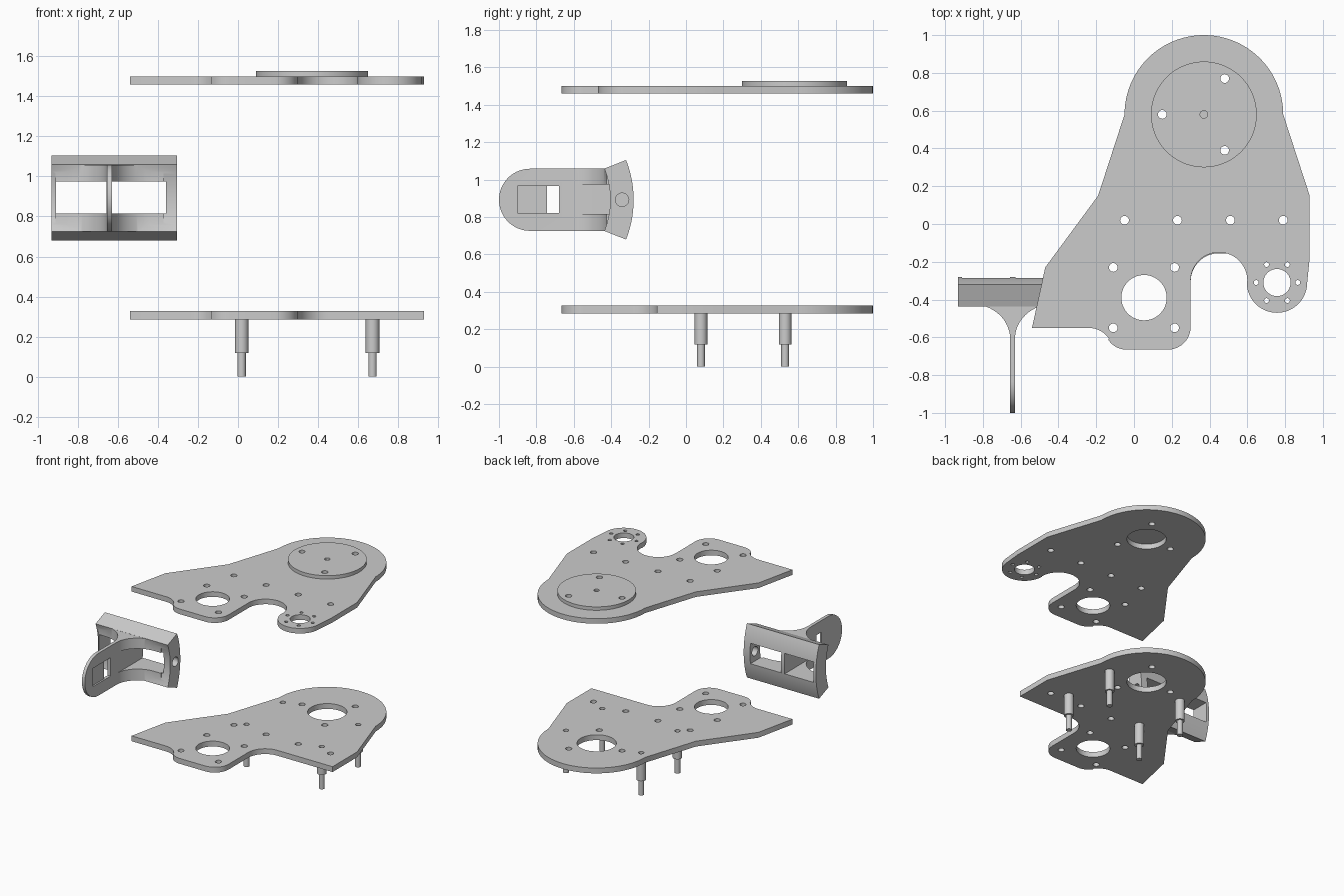
import bpy, bmesh
from math import cos, sin, radians
from mathutils import Matrix

if "Cube" in bpy.data.objects:
    bpy.data.objects.remove(bpy.data.objects["Cube"])

YZ = Matrix(((0, 0, 1, 0), (1, 0, 0, 0), (0, 1, 0, 0), (0, 0, 0, 1)))  # profile in y/z, depth on x


def arc(cx, cy, r, a0, a1, n=16, ry=None):
    ry = ry or r
    return [(cx + r * cos(radians(a0 + (a1 - a0) * i / n)),
             cy + ry * sin(radians(a0 + (a1 - a0) * i / n))) for i in range(n + 1)]


def circle(cx, cy, r, n=24):
    return arc(cx, cy, r, 0, 360, n)[:-1]


def slab(name, loops, lo, hi, axes=None):
    """Extrude a closed outline (first loop) with holes (other loops)."""
    cu = bpy.data.curves.new(name, 'CURVE')
    cu.dimensions, cu.fill_mode, cu.extrude = '2D', 'BOTH', (hi - lo) / 2
    for pts in loops:
        sp = cu.splines.new('POLY')
        sp.points.add(len(pts) - 1)
        for p, (x, y) in zip(sp.points, pts):
            p.co = (x, y, 0, 1)
        sp.use_cyclic_u = True
    tmp = bpy.data.objects.new(name + "_curve", cu)
    bpy.context.collection.objects.link(tmp)
    bpy.context.view_layer.update()
    me = bpy.data.meshes.new_from_object(
        tmp.evaluated_get(bpy.context.evaluated_depsgraph_get()))
    bpy.data.objects.remove(tmp)
    me.transform((axes or Matrix()) @ Matrix.Translation((0, 0, (lo + hi) / 2)))
    bm = bmesh.new()
    bm.from_mesh(me)
    bmesh.ops.remove_doubles(bm, verts=bm.verts, dist=1e-5)
    bmesh.ops.recalc_face_normals(bm, faces=bm.faces)
    bm.to_mesh(me)
    bm.free()
    ob = bpy.data.objects.new(name, me)
    bpy.context.collection.objects.link(ob)
    return ob


def combine(ob, other, op):
    """Apply a boolean and drop the helper object."""
    m = ob.modifiers.new("bool", 'BOOLEAN')
    m.operation, m.object, m.solver = op, other, 'EXACT'
    bpy.context.view_layer.update()
    me = bpy.data.meshes.new_from_object(
        ob.evaluated_get(bpy.context.evaluated_depsgraph_get()))
    ob.modifiers.clear()
    ob.data = me
    bpy.data.objects.remove(other)


def rect(x0, x1, y0, y1):
    return [(x0, y0), (x1, y0), (x1, y1), (x0, y1)]


# Plate outlines: shared left side and round top, different right side
left = (arc(0.18, -0.545, 0.12, 0, -90, 10) + arc(-0.04, -0.55, 0.115, 270, 215, 8)
        + arc(-0.24, -0.68, 0.13, 35, 90, 8)
        + [(-0.54, -0.55), (-0.47, -0.23), (-0.19, 0.15)]
        + arc(0.37, 0.58, 0.42, 180, 0, 48) + [(0.93, 0.15)])
motor_arm = ([(0.93, -0.18)] + arc(0.757, -0.31, 0.16, 0, -180, 28)
             + arc(0.45, -0.30, 0.15, 0, 180, 28))
plain_side = [(0.93, -0.155)] + arc(0.45, -0.305, 0.15, 90, 180, 14)

# Holes
disc_holes = [circle(x, y, 0.023) for x, y in [(0.48, 0.77), (0.15, 0.58), (0.48, 0.39)]]
shared = ([circle(x, 0.02, 0.023) for x in (-0.05, 0.23, 0.51, 0.79)]
          + [circle(x, y, 0.023) for x in (-0.11, 0.215) for y in (-0.55, -0.23)]
          + [circle(0.053, -0.39, 0.12, 48), circle(0.37, 0.58, 0.14, 48)] + disc_holes)
motor_holes = [circle(0.757, -0.31, 0.072, 36)] + [
    circle(0.757 + 0.11 * cos(radians(a)), -0.31 + 0.11 * sin(radians(a)), 0.013, 12)
    for a in range(0, 360, 60)]
posts = [(x, y) for x in (0.018, 0.672) for y in (0.08, 0.53)]

parts = [slab("top_plate", [left + motor_arm] + shared + motor_holes, 1.46, 1.50),
         slab("bottom_plate", [left + plain_side] + shared
              + [circle(x, y, 0.02) for x, y in posts], 0.285, 0.327)]

# Turntable disc with a blind centre hole
disc = slab("turntable_disc", [circle(0.37, 0.58, 0.28, 72)] + disc_holes, 1.50, 1.527)
combine(disc, slab("cutter", [circle(0.37, 0.58, 0.02)], 1.512, 1.6), 'DIFFERENCE')
parts.append(disc)

# Stepped posts under the bottom plate
for i, (x, y) in enumerate(posts):
    parts.append(slab(f"post_{i + 1}", [circle(x, y, 0.034)], 0.118, 0.285))
    parts.append(slab(f"post_tip_{i + 1}", [circle(x, y, 0.021)], 0.0, 0.118))

# Bracket: curved rim, plus a flared rib trimmed to a rounded side profile
CZ, RX, T = 0.892, -0.643, 0.0125
rim = arc(-0.86, CZ, 0.58, -21.5, 21.5, 20) + arc(-0.86, CZ, 0.455, 21.5, -21.5, 20)
bracket = slab("bracket", [rim], -0.932, -0.305, YZ)
half = [(T, -1.1)] + arc(T + 0.2, -0.61, 0.2, 180, 90, 16, 0.185) + [(0.27, -0.424), (0.27, -0.37)]
flare = [(RX + x, y) for x, y in half] + [(RX - x, y) for x, y in reversed(half)]
rib = slab("rib", [flare], 0.6, 1.2)
side = [(-0.36, CZ + 0.166)] + arc(-0.834, CZ, 0.166, 90, 270, 32) + [(-0.36, CZ - 0.166)]
combine(rib, slab("cutter", [side], -1.1, -0.1, YZ), 'INTERSECT')
combine(bracket, rib, 'UNION')

# Bracket windows either side of the rib, rib slot and recess, pivot hole
cuts = [([rect(-0.91, RX - T - 0.002, -0.75, -0.2)], 0.815, 0.975, None),
        ([rect(RX + T + 0.002, -0.36, -0.75, -0.2)], 0.815, 0.975, None),
        ([rect(-0.742, -0.68, 0.822, 0.966)], -0.75, -0.55, YZ),
        ([rect(-0.90, -0.735, 0.822, 0.966)], RX, -0.55, YZ),
        ([circle(-0.342, CZ, 0.036)], -0.45, -0.2, YZ)]
for loops, lo, hi, axes in cuts:
    combine(bracket, slab("cutter", loops, lo, hi, axes), 'DIFFERENCE')
parts.append(bracket)

# Smooth curved walls, keep the edges sharp
bpy.ops.object.select_all(action='DESELECT')
for ob in parts:
    ob.select_set(True)
bpy.context.view_layer.objects.active = bracket
bpy.ops.object.shade_smooth_by_angle(angle=radians(30))
